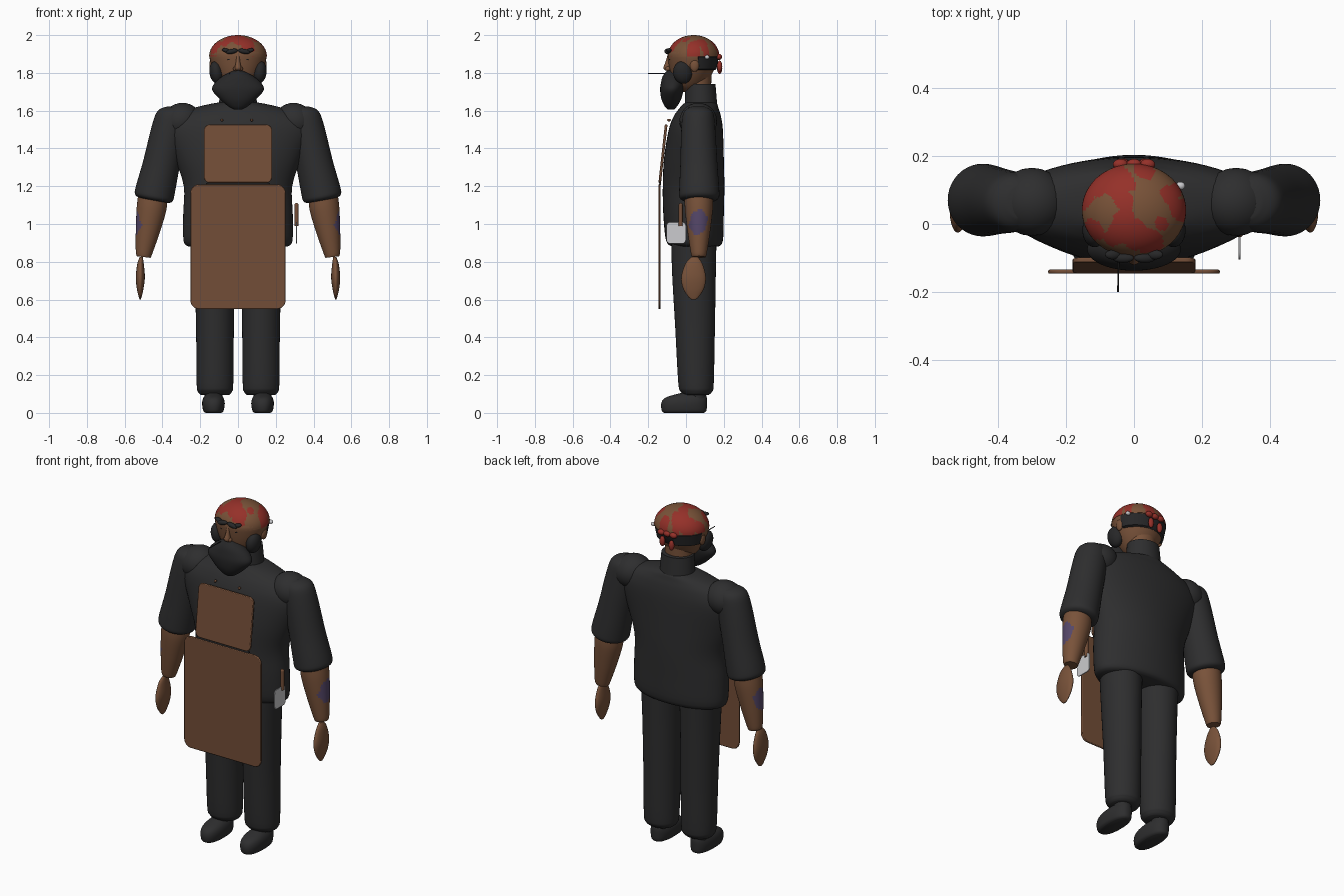
import bpy, bmesh, math
from mathutils import Vector

cube = bpy.data.objects.get("Cube")
if cube:
    bpy.data.objects.remove(cube)


def material(name, rgb):
    m = bpy.data.materials.new(name)
    m.use_nodes = True
    m.diffuse_color = (*rgb, 1)
    m.node_tree.nodes["Principled BSDF"].inputs["Base Color"].default_value = (*rgb, 1)
    return m


CLOTH = material("black cloth", (0.027, 0.027, 0.028))
HAIR = material("dark hair", (0.020, 0.020, 0.021))
SKIN = material("brown skin", (0.19, 0.085, 0.042))
LEATHER = material("brown leather", (0.17, 0.075, 0.038))
SCARF = material("tan scarf", (0.19, 0.085, 0.04))
RED = material("red scarf", (0.30, 0.03, 0.022))
INK = material("purple ink", (0.09, 0.062, 0.14))
STEEL = material("pale steel", (0.6, 0.6, 0.62))


def finish(name, bm, mats, rule=None, angle=50):
    bmesh.ops.recalc_face_normals(bm, faces=bm.faces)
    if rule:
        for f in bm.faces:
            f.material_index = rule(f.calc_center_median())
    me = bpy.data.meshes.new(name)
    bm.to_mesh(me)
    bm.free()
    for m in mats:
        me.materials.append(m)
    ob = bpy.data.objects.new(name, me)
    bpy.context.collection.objects.link(ob)
    bpy.ops.object.select_all(action='DESELECT')
    ob.select_set(True)
    bpy.context.view_layer.objects.active = ob
    bpy.ops.object.shade_smooth_by_angle(angle=math.radians(angle))
    return ob


def loft(name, rings, mats, steps=4, sides=40, tilt=0, power=1.0, rule=None):
    """Skin smoothed horizontal rings given as (x, y, z, rx, ry)."""
    bm = bmesh.new()
    pts = []
    for i in range(len(rings) - 1):
        a, b, c, d = (rings[max(0, min(len(rings) - 1, i + k))] for k in (-1, 0, 1, 2))
        for s in range(steps):
            t = s / steps
            pts.append([q + 0.5 * t * (r - p + t * (2*p - 5*q + 4*r - w + t * (3*(q - r) + w - p)))
                        for p, q, r, w in zip(a, b, c, d)])
    pts.append(rings[-1])
    loops = []
    for x, y, z, rx, ry in pts:
        loop = []
        for k in range(sides):
            a = math.tau * k / sides
            u, v = (math.copysign(abs(f) ** power, f) for f in (math.cos(a), math.sin(a)))
            loop.append(bm.verts.new((x + rx * u, y + ry * v, z + tilt * rx * u)))
        loops.append(loop)
    for lo, hi in zip(loops, loops[1:]):
        for k in range(sides):
            n = (k + 1) % sides
            bm.faces.new((lo[k], lo[n], hi[n], hi[k]))
    bm.faces.new(loops[0][::-1])
    bm.faces.new(loops[-1])
    return finish(name, bm, mats, rule)


def ball(name, loc, radii, mat, rot=(0, 0, 0)):
    bm = bmesh.new()
    bmesh.ops.create_uvsphere(bm, u_segments=24, v_segments=16, radius=1)
    ob = finish(name, bm, [mat])
    ob.location, ob.scale, ob.rotation_euler = loc, radii, rot
    return ob


def rod(name, a, b, r, mat):
    a, b = Vector(a), Vector(b)
    bm = bmesh.new()
    bmesh.ops.create_cone(bm, cap_ends=True, segments=16, radius1=r, radius2=r, depth=(b - a).length)
    ob = finish(name, bm, [mat])
    ob.location = (a + b) / 2
    ob.rotation_euler = (b - a).to_track_quat('Z', 'Y').to_euler()
    return ob


def plate(name, loc, size, corner, mat, axis=1, rot=(0, 0, 0), edge=0.004):
    """Thin panel across one axis with rounded corners and softened rim."""
    bm = bmesh.new()
    bmesh.ops.create_cube(bm, size=1)
    bmesh.ops.scale(bm, vec=size, verts=bm.verts)
    through = [e for e in bm.edges if abs((e.verts[0].co - e.verts[1].co)[axis]) > 1e-5]
    bmesh.ops.bevel(bm, geom=through, offset=corner, segments=5, profile=0.5, affect='EDGES')
    ob = finish(name, bm, [mat])
    ob.location, ob.rotation_euler = loc, rot
    mod = ob.modifiers.new("soft rim", 'BEVEL')
    mod.width, mod.segments, mod.limit_method = edge, 2, 'ANGLE'
    return ob


# Shirt body and collar
loft("shirt_body", [(0, .05, .88, .26, .12), (0, .045, .91, .288, .15), (0, .04, 1.05, .29, .16),
                    (0, .04, 1.2, .287, .163), (0, .042, 1.35, .335, .158), (0, .052, 1.5, .385, .143),
                    (0, .06, 1.57, .34, .125), (0, .068, 1.61, .25, .105), (0, .075, 1.635, .15, .09),
                    (0, .078, 1.645, .09, .075)], [CLOTH], sides=64)
loft("collar", [(0, .08, 1.62, .102, .086), (0, .076, 1.74, .092, .08)], [CLOTH], steps=1)
loft("neck", [(0, .065, 1.7, .078, .068), (0, .055, 1.84, .085, .08)], [SKIN], steps=1)


def tattoo(c):
    wobble = .9 + .25 * math.sin(c.y * 95) * math.cos(c.z * 70)
    near = ((c.y - .065) / .05) ** 2 + ((c.z - 1.01) / .068) ** 2 < wobble
    return int(near and abs(c.x) > .475)


# Arms, legs and shoes on both sides
for side, s in (("left", 1), ("right", -1)):
    ball(side + "_shoulder", (s * .30, .065, 1.545), (.105, .1, .095), CLOTH, (0, s * .35, 0))
    loft(side + "_sleeve", [(s * .325, .065, 1.615, .045, .05), (s * .345, .065, 1.585, .08, .08),
                            (s * .365, .065, 1.5, .092, .09), (s * .405, .068, 1.32, .096, .098),
                            (s * .438, .07, 1.18, .103, .106), (s * .445, .07, 1.14, .1, .104),
                            (s * .445, .07, 1.125, .08, .085)], [CLOTH], tilt=.18 * s)
    loft(side + "_forearm", [(s * .45, .068, 1.16, .076, .074), (s * .458, .068, 1.08, .078, .074),
                             (s * .478, .068, .96, .063, .06), (s * .497, .068, .85, .044, .043),
                             (s * .499, .068, .825, .036, .036)],
         [SKIN, INK], steps=10, sides=72, tilt=.12 * s, rule=tattoo)
    loft(side + "_hand", [(s * .512, .045, .825, .008, .018), (s * .516, .042, .79, .017, .045),
                          (s * .517, .04, .72, .024, .065), (s * .518, .04, .66, .018, .056),
                          (s * .518, .04, .615, .008, .028), (s * .518, .04, .6, .003, .01)], [SKIN])
    loft(side + "_trouser_leg", [(s * .122, .055, .095, .075, .065), (s * .122, .055, .112, .09, .083),
                                 (s * .122, .053, .16, .097, .094), (s * .122, .048, .45, .1, .105),
                                 (s * .124, .042, .75, .106, .116), (s * .126, .042, .95, .115, .12)],
         [CLOTH])
    loft(side + "_ankle", [(s * .13, .06, .06, .045, .045), (s * .13, .06, .13, .05, .05)], [CLOTH], steps=1)
    loft(side + "_shoe", [(s * .13, -.01, 0, .042, .105), (s * .13, -.01, .012, .054, .118),
                          (s * .13, -.01, .05, .06, .121), (s * .13, .0, .08, .053, .11),
                          (s * .13, .03, .102, .035, .07), (s * .13, .04, .11, .015, .04)],
         [CLOTH], power=.85)
    # Whiskers, brows, eyes and ears
    ball(side + "_sideburn", (s * .115, -.018, 1.802), (.036, .05, .06), HAIR, (.15, s * .15, 0))
    ball(side + "_brow_inner", (s * .032, -.1, 1.914), (.032, .014, .013), HAIR, (0, s * .2, 0))
    ball(side + "_brow_outer", (s * .062, -.09, 1.918), (.024, .014, .011), HAIR, (0, s * -.3, 0))
    ball(side + "_ear", (s * .138, .045, 1.84), (.014, .024, .034), SKIN)
    ball(side + "_eye", (s * .045, -.082, 1.872), (.012, .008, .006), HAIR)
    ball(side + "_nostril", (s * .014, -.096, 1.822), (.012, .014, .012), SKIN)

# Head and nose
loft("head", [(0, .02, 1.7, .03, .04), (0, .02, 1.73, .075, .075), (0, .028, 1.79, .118, .108),
              (0, .036, 1.86, .146, .13), (0, .038, 1.91, .149, .133), (0, .038, 1.95, .11, .1)], [SKIN])
loft("nose", [(0, -.095, 1.812, .012, .012), (0, -.1, 1.825, .018, .02),
              (0, -.094, 1.86, .011, .014), (0, -.088, 1.9, .008, .008)], [SKIN])

# Patterned headscarf, with red blotches chosen by distance
BLOTS = [(-.05, .12, .05), (-.03, .07, .032), (-.1, .11, .03), (.0, -.03, .042), (-.05, -.03, .035),
         (-.12, -.02, .032), (.05, -.05, .04), (.14, .04, .035), (.11, .09, .03), (.03, .165, .035),
         (-.145, .07, .025), (.08, .0, .02), (-.03, .02, .028)]


def blotch(c):
    return int(any(math.hypot(c.x - x, c.y - y) < r * (1 + .15 * math.sin(c.x * 90 + c.y * 70))
                   for x, y, r in BLOTS))


dome = [(0, .04, 1.888 + .112 * math.sin(a), .153 * math.cos(a), .137 * math.cos(a))
        for a in (math.pi / 2 * k / 12 * .995 for k in range(13))]
loft("headscarf", dome, [SCARF, RED], steps=3, sides=96, rule=blotch)
for x in (-.04, 0, .04):
    ball("scarf_knot", (x, .175, 1.885), (.022, .016, .016), RED)
for x, z in ((-.03, 1.825), (.03, 1.835)):
    ball("scarf_tail", (x, .178, z), (.016, .014, .03), RED)

# Cropped hair wrapped around the back of the head
bm = bmesh.new()
prev = None
for k in range(33):
    a = math.radians(12 + 156 * k / 32)
    col = [bm.verts.new((rx * math.cos(a), .037 + ry * math.sin(a), z))
           for rx, ry, z in ((.125, .115, 1.815), (.142, .124, 1.82), (.154, .137, 1.885), (.14, .12, 1.895))]
    if prev:
        for j in range(4):
            n = (j + 1) % 4
            bm.faces.new((prev[j], prev[n], col[n], col[j]))
    else:
        bm.faces.new(col)
    prev = col
bm.faces.new(prev)
finish("back_hair", bm, [HAIR])
ball("ear_stud", (.136, .112, 1.883), (.014, .012, .011), STEEL)

# Beard, moustache and toothpick
loft("beard", [(0, -.08, 1.605, .02, .015), (0, -.08, 1.622, .05, .032), (0, -.078, 1.66, .095, .052),
               (0, -.075, 1.71, .137, .062), (0, -.07, 1.75, .12, .062), (0, -.07, 1.785, .078, .052),
               (0, -.07, 1.812, .025, .03)], [HAIR])
rod("toothpick", (-.045, -.08, 1.797), (-.047, -.2, 1.797), .0025, HAIR)

# Apron with bib and strap rivets
plate("apron_skirt", (0, -.14, .88), (.504, .012, .66), .045, LEATHER)
plate("apron_bib", (0, -.122, 1.372), (.36, .014, .31), .03, LEATHER, rot=(-.11, 0, 0))
rod("apron_waist_seam", (-.17, -.137, 1.212), (.17, -.137, 1.212), .006, HAIR)
for x in (-.085, .072):
    ball("strap_rivet", (x, -.09, 1.55), (.007, .01, .007), LEATHER)

# Cleaver hanging at the hip
plate("cleaver_blade", (.31, -.052, .953), (.006, .105, .115), .022, STEEL, axis=0, edge=.002)
rod("cleaver_handle", (.31, -.028, .99), (.31, -.028, 1.1), .011, LEATHER)
ball("cleaver_pommel", (.31, -.028, 1.1), (.011, .011, .011), LEATHER)
